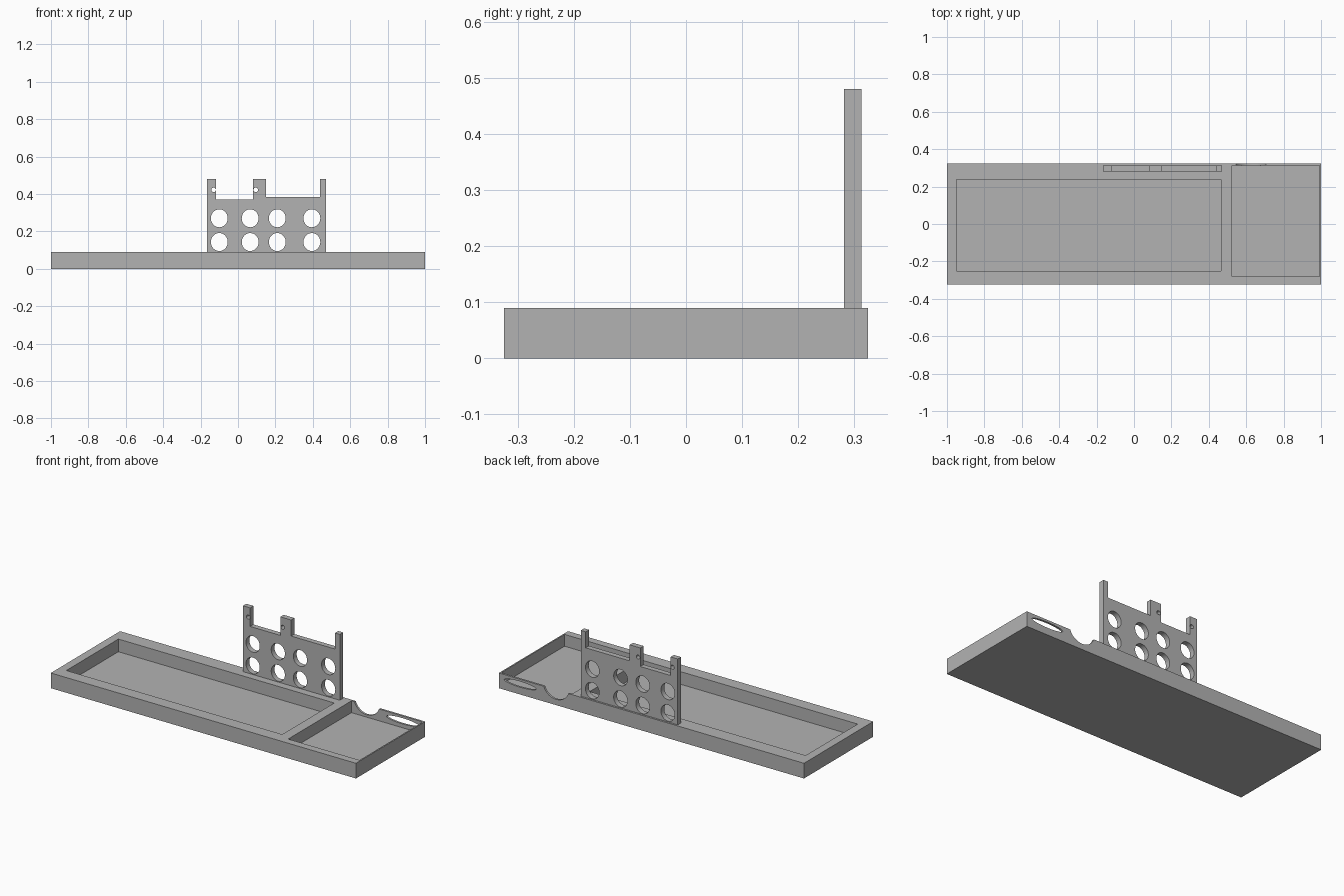
import bpy, bmesh
from math import cos, sin, tau

cube = bpy.data.objects.get("Cube")
if cube:
    bpy.data.objects.remove(cube, do_unlink=True)

BASE_TOP = 0.09

grey = bpy.data.materials.new("plain grey")
grey.use_nodes = True
colour = (0.45, 0.45, 0.45, 1)
grey.diffuse_color = colour
grey.node_tree.nodes["Principled BSDF"].inputs["Base Color"].default_value = colour


def extrude_xz(name, outline, y0, y1):
    """Solid made by sweeping an (x, z) outline from y0 to y1."""
    bm = bmesh.new()
    face = bm.faces.new([bm.verts.new((x, y0, z)) for x, z in outline])
    swept = bmesh.ops.extrude_face_region(bm, geom=[face])["geom"]
    verts = [v for v in swept if isinstance(v, bmesh.types.BMVert)]
    bmesh.ops.translate(bm, verts=verts, vec=(0, y1 - y0, 0))
    bmesh.ops.recalc_face_normals(bm, faces=bm.faces)
    mesh = bpy.data.meshes.new(name)
    bm.to_mesh(mesh)
    bm.free()
    mesh.materials.append(grey)
    obj = bpy.data.objects.new(name, mesh)
    bpy.context.collection.objects.link(obj)
    return obj


def box(name, x0, x1, y0, y1, z0, z1):
    return extrude_xz(name, [(x0, z0), (x1, z0), (x1, z1), (x0, z1)], y0, y1)


def oval(name, x, z, rx, rz, y0, y1, sides=48):
    ring = [(x + rx * cos(tau * i / sides), z + rz * sin(tau * i / sides))
            for i in range(sides)]
    return extrude_xz(name, ring, y0, y1)


def cut(target, cutters):
    """Subtract every cutter from the target, then discard the cutters."""
    bpy.context.view_layer.objects.active = target
    for cutter in cutters:
        cutter.hide_render = True
        mod = target.modifiers.new("cut", "BOOLEAN")
        mod.operation = "DIFFERENCE"
        mod.solver = "EXACT"
        mod.object = cutter
        bpy.ops.object.modifier_apply(modifier=mod.name)
        bpy.data.objects.remove(cutter, do_unlink=True)
    bpy.ops.object.select_all(action="DESELECT")
    target.select_set(True)
    bpy.ops.object.shade_smooth_by_angle()


# Tray with a large and a small pocket, a finger notch and a slot in the back wall
tray = box("tray", -1, 1, -0.324, 0.324, 0, BASE_TOP)
cut(tray, [
    box("large_pocket", -0.95, 0.465, -0.25, 0.237, 0.015, 0.2),
    box("small_pocket", 0.525, 0.992, -0.28, 0.312, 0.02, 0.2),
    oval("notch", 0.625, 0.12, 0.086, 0.086, 0.3, 0.4),
    oval("slot", 0.86, 0.06, 0.105, 0.017, 0.3, 0.4),
])

# Upright panel with three posts along its top edge
panel = extrude_xz("back_panel", [
    (-0.165, BASE_TOP), (0.47, BASE_TOP), (0.47, 0.48), (0.438, 0.48),
    (0.438, 0.385), (0.15, 0.385), (0.15, 0.48), (0.08, 0.48),
    (0.08, 0.37), (-0.118, 0.37), (-0.118, 0.48), (-0.165, 0.48),
], 0.282, 0.313)

# Two rows of large holes and a small hole in two of the posts
holes = [oval("hole", x, z, 0.045, 0.048, 0.2, 0.4)
         for x in (-0.1, 0.065, 0.21, 0.395) for z in (0.143, 0.27)]
holes += [oval("pin_hole", x, 0.422, 0.012, 0.012, 0.2, 0.4, 24)
          for x in (-0.13, 0.095)]
cut(panel, holes)
